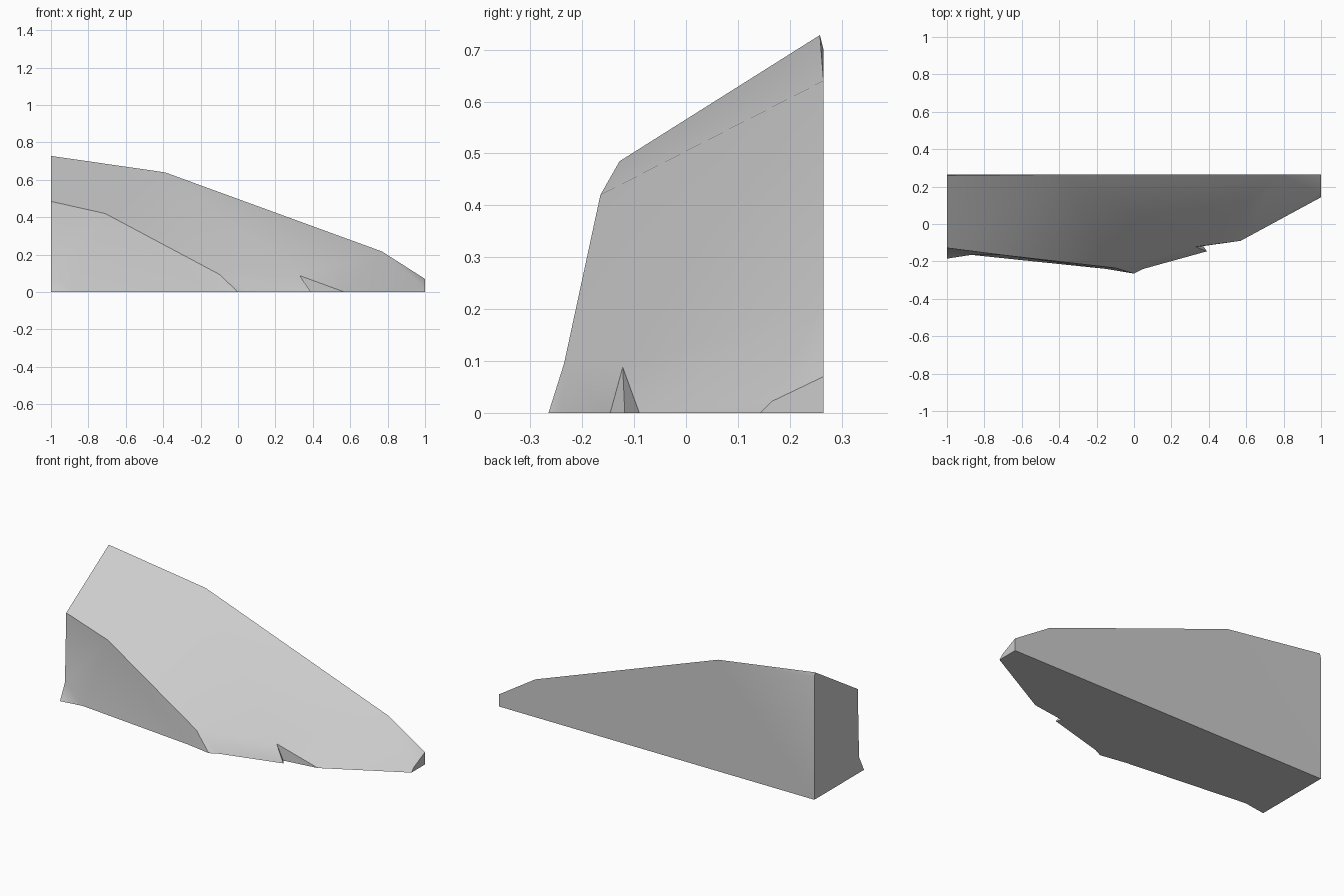
import bpy
import bmesh

cube = bpy.data.objects.get("Cube")
if cube:
    bpy.data.objects.remove(cube, do_unlink=True)

# Stone material
stone = bpy.data.materials.new("grey stone")
stone.use_nodes = True
colour = (0.6, 0.6, 0.6, 1)
stone.diffuse_color = colour
stone.node_tree.nodes["Principled BSDF"].inputs["Base Color"].default_value = colour

bm = bmesh.new()
BACK, LEFT_END, RIGHT_END = 0.265, 1, -1


def point(x, y, z=0):
    return bm.verts.new((x, y, z))


def face(*corners):
    return bm.faces.new(corners)


def fan(centre, *rim):
    """Triangles from one corner to each edge of a rim."""
    for a, b in zip(rim, rim[1:]):
        face(centre, a, b)


# Skyline along the back
peak = point(RIGHT_END, 0.258, 0.728)
peak_back = point(RIGHT_END, BACK, 0.70)
shoulder = point(-0.39, BACK, 0.64)
brow = point(0.77, BACK, 0.217)
tip = point(LEFT_END, BACK, 0.07)

# Crease between the top slope and the front cliff
cliff_end = point(RIGHT_END, -0.128, 0.485)
cliff_bend = point(-0.71, -0.165, 0.42)
cliff_low = point(-0.1, -0.235, 0.095)

# Outline on the ground
toe = point(0, -0.265)
toe_side = point(0.05, -0.24)
notch_left = point(0.39, -0.146)
notch_inner = point(0.37, -0.118)
notch_right = point(0.57, -0.09)
tip_foot = point(LEFT_END, 0.143)
tip_back = point(LEFT_END, BACK)
back_foot = point(RIGHT_END, BACK)
spur = point(RIGHT_END, -0.185)
spur_side = point(-0.87, -0.165)
cliff_foot = point(-0.15, -0.24)

# Remaining corners: notch apex, spur top and tip lip
notch_apex = point(0.33, -0.122, 0.088)
spur_top = point(RIGHT_END, -0.14, 0.09)
tip_lip = point(LEFT_END, 0.165, 0.022)

# Top slope
fan(shoulder, peak, cliff_end, cliff_bend, cliff_low, notch_apex, brow)
fan(cliff_low, toe, toe_side, notch_left, notch_apex)
fan(brow, notch_apex, notch_right, tip_lip, tip)
face(notch_right, tip_foot, tip_lip)

# Notch walls
fan(notch_apex, notch_left, notch_inner, notch_right)

# Front cliff and its spur
fan(spur_top, spur, spur_side, cliff_bend, cliff_end)
fan(cliff_bend, spur_side, cliff_foot, cliff_low)
face(cliff_foot, toe, cliff_low)

# Flat cut sides and the underside
face(back_foot, spur, spur_top, cliff_end, peak, peak_back)
face(tip_foot, tip_back, tip, tip_lip)
face(tip_back, back_foot, peak_back, shoulder, brow, tip)
face(peak, shoulder, peak_back)
face(back_foot, tip_back, tip_foot, notch_right, notch_inner, notch_left,
     toe_side, toe, cliff_foot, spur_side, spur)

bmesh.ops.recalc_face_normals(bm, faces=bm.faces)
mesh = bpy.data.meshes.new("rock_slope")
bm.to_mesh(mesh)
bm.free()
mesh.materials.append(stone)

rock = bpy.data.objects.new("rock_slope", mesh)
bpy.context.collection.objects.link(rock)
bpy.context.view_layer.objects.active = rock
rock.select_set(True)
bpy.ops.object.shade_smooth_by_angle(angle=0.5)
